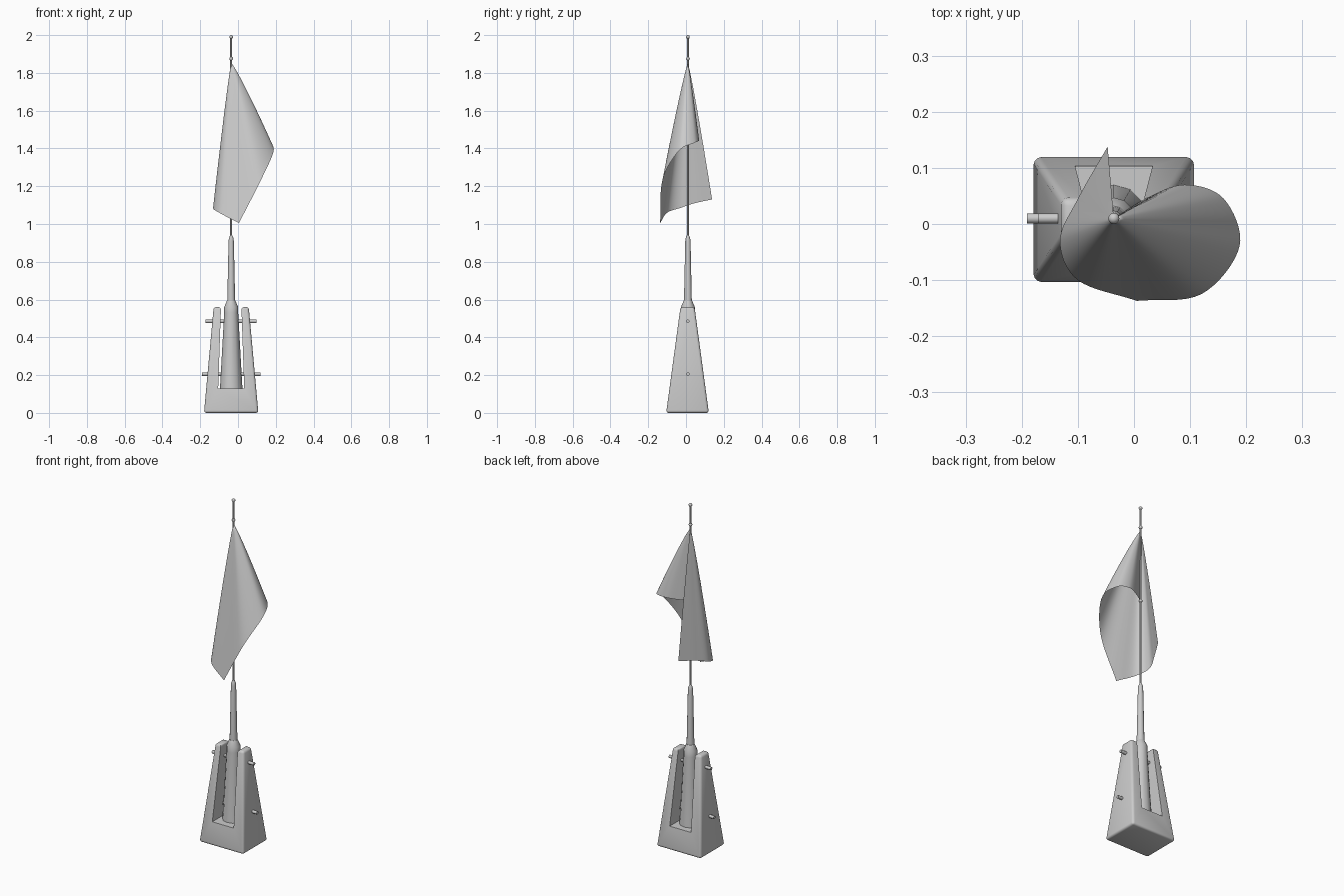
import bpy, bmesh, math
from mathutils import Vector

if "Cube" in bpy.data.objects:
    bpy.data.objects.remove(bpy.data.objects["Cube"], do_unlink=True)

CX, CY = -0.036, 0.01      # pole axis

grey = bpy.data.materials.new("plain_grey")
grey.use_nodes = True
COLOUR = (0.6, 0.6, 0.6, 1)
grey.diffuse_color = COLOUR
grey.node_tree.nodes["Principled BSDF"].inputs["Base Color"].default_value = COLOUR


def finish(name, bm, smooth=35):
    bmesh.ops.recalc_face_normals(bm, faces=bm.faces)
    mesh = bpy.data.meshes.new(name)
    bm.to_mesh(mesh)
    bm.free()
    mesh.materials.append(grey)
    ob = bpy.data.objects.new(name, mesh)
    bpy.context.collection.objects.link(ob)
    bpy.ops.object.select_all(action='DESELECT')
    ob.select_set(True)
    bpy.context.view_layer.objects.active = ob
    if smooth:
        bpy.ops.object.shade_smooth_by_angle(angle=math.radians(smooth))
    return ob


def lathe(name, profile, sides):
    """Turn (radius, height) points about the pole axis."""
    bm = bmesh.new()
    rings = []
    for r, z in profile:
        rings.append([bm.verts.new((CX + r * math.cos(math.tau * i / sides),
                                    CY + r * math.sin(math.tau * i / sides), z))
                      for i in range(sides)])
    for a, b in zip(rings, rings[1:]):
        for i in range(sides):
            j = (i + 1) % sides
            bm.faces.new((a[i], a[j], b[j], b[i]))
    bm.faces.new(rings[0])
    bm.faces.new(rings[-1])
    return finish(name, bm)


# Forked stand: U outline, tapering in depth towards the top
half = [(0.144, 0), (0.093, 0.56), (0.054, 0.56), (0.069, 0.13)]
outline = half + [(-x, z) for x, z in reversed(half)]
bm = bmesh.new()
sheets = []
for side in (-1, 1):
    sheets.append([bm.verts.new((CX + x, CY - 0.002 + side * (0.113 - 0.135 * z), z))
                   for x, z in outline])
    bm.faces.new(sheets[-1])
for i in range(len(outline)):
    j = (i + 1) % len(outline)
    bm.faces.new((sheets[0][i], sheets[0][j], sheets[1][j], sheets[1][i]))
# round the outer edges only, leaving the slot crisp
outer = [e for e in bm.edges
         if all(abs(v.co.x - CX) > 0.08 or v.co.z < 0.01 or v.co.z > 0.5 for v in e.verts)]
bmesh.ops.bevel(bm, geom=outer, offset=0.013, segments=3, profile=0.5, affect='EDGES')
finish("forked_stand", bm)

# Cross pins through the fork
for label, z, length in (("upper", 0.485, 0.27), ("lower", 0.205, 0.31)):
    bpy.ops.mesh.primitive_cylinder_add(vertices=12, radius=0.009, depth=length,
                                        location=(CX, CY, z), rotation=(0, math.pi / 2, 0))
    pin = bpy.context.object
    pin.name = label + "_pin"
    pin.data.materials.append(grey)
    bpy.ops.object.shade_smooth_by_angle(angle=math.radians(35))

# Mast sections
lathe("mast_foot", [(0.06, 0.12), (0.037, 0.53), (0.037, 0.56), (0.022, 0.595)], 12)
lathe("mast_sleeve", [(0.021, 0.58), (0.014, 0.91), (0.012, 0.925), (0.006, 0.94)], 12)
lathe("flag_pole", [(0.0055, 0.92), (0.0055, 1.99)], 10)
for name, z in (("pole_tip", 1.99), ("upper_knob", 1.875), ("lower_knob", 1.435)):
    bpy.ops.mesh.primitive_uv_sphere_add(segments=12, ring_count=8, radius=0.01,
                                         location=(CX, CY, z))
    bpy.context.object.name = name
    bpy.context.object.data.materials.append(grey)
    bpy.ops.object.shade_smooth()


# Draped flag: a curling sheet hanging from its top corner
def spline(points, steps=8):
    p = [Vector(q) for q in points]
    p = [2 * p[0] - p[1]] + p + [2 * p[-1] - p[-2]]
    out = []
    for a, b, c, d in zip(p, p[1:], p[2:], p[3:]):
        for k in range(steps):
            t = k / steps
            out.append(0.5 * (2 * b + (c - a) * t + (2 * a - 5 * b + 4 * c - d) * t * t
                              + (3 * b - a - 3 * c + d) * t ** 3))
    return out + [p[-2]]


top_corner = Vector((CX, CY, 1.855))
lower_edge = spline([(-0.047, 0.138, 1.13), (-0.1, 0.045, 1.11), (-0.132, -0.03, 1.085),
                     (-0.1, -0.1, 1.06), (0.005, -0.137, 1.005)])
fly_edge = spline([(0.005, -0.137, 1.005), (0.12, -0.125, 1.23), (0.188, -0.04, 1.385),
                   (0.16, 0.045, 1.43), (0.09, 0.07, 1.44), (0.02, 0.045, 1.435),
                   (CX, CY, 1.43)])
rim = lower_edge + fly_edge[1:]
ROWS = 16
bm = bmesh.new()
apex = bm.verts.new(top_corner)
rows = []
for k in range(1, ROWS + 1):
    t = k / ROWS
    spread = t ** 0.9
    rows.append([bm.verts.new((CX + (p.x - CX) * spread, CY + (p.y - CY) * spread,
                               top_corner.z + (p.z - top_corner.z) * t)) for p in rim])
for i in range(len(rim) - 1):
    bm.faces.new((apex, rows[0][i], rows[0][i + 1]))
    for a, b in zip(rows, rows[1:]):
        bm.faces.new((a[i], b[i], b[i + 1], a[i + 1]))
finish("draped_flag", bm, 60)
